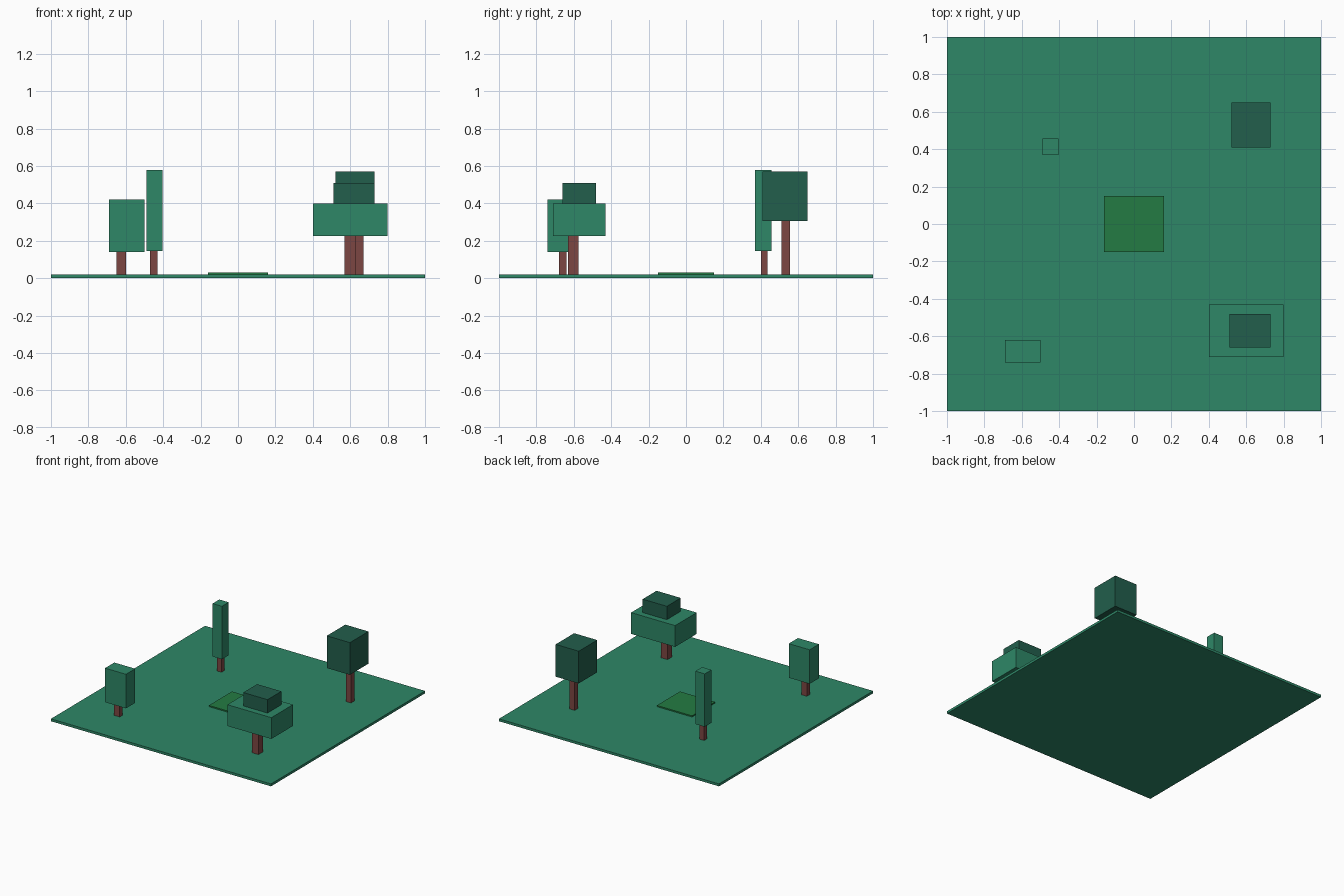
import bpy

cube = bpy.data.objects.get("Cube")
if cube:
    bpy.data.objects.remove(cube, do_unlink=True)


def linear(c):
    c /= 255
    return c / 12.92 if c <= 0.04045 else ((c + 0.055) / 1.055) ** 2.4


def material(name, *rgb):
    col = (*[linear(c) for c in rgb], 1)
    m = bpy.data.materials.new(name)
    m.use_nodes = True
    m.diffuse_color = col
    bsdf = m.node_tree.nodes["Principled BSDF"]
    bsdf.inputs["Base Color"].default_value = col
    bsdf.inputs["Roughness"].default_value = 0.9
    return m


leaf = material("leaf green", 46, 135, 103)
dark = material("dark green", 34, 94, 76)
grass = material("grass green", 35, 123, 67)
bark = material("bark brown", 124, 70, 66)


def box(name, x, y, z, mat):
    """Box spanning the (low, high) range on each axis."""
    bpy.ops.mesh.primitive_cube_add(size=1)
    ob = bpy.context.object
    ob.name = name
    for v in ob.data.vertices:
        v.co = [(lo + hi) / 2 + c * (hi - lo)
                for c, (lo, hi) in zip(v.co, (x, y, z))]
    ob.data.materials.append(mat)
    return ob


# Ground slab and the raised grass patch in the middle
GROUND = 0.02
box("ground", (-1, 1), (-1, 1), (0, GROUND), leaf)
box("grass_patch", (-0.16, 0.16), (-0.15, 0.15), (GROUND, 0.03), grass)


def tree(name, trunk_x, trunk_y, crowns):
    """Square trunk carrying a stack of crown boxes."""
    box(name + "_trunk", trunk_x, trunk_y, (GROUND, crowns[0][2][0]), bark)
    for i, crown in enumerate(crowns, 1):
        box(f"{name}_crown_{i}", *crown)


# Four trees
tree("short_tree", (-0.65, -0.60), (-0.68, -0.64),
     [((-0.69, -0.50), (-0.74, -0.62), (0.14, 0.42), leaf)])
tree("slim_tree", (-0.47, -0.43), (0.40, 0.437),
     [((-0.49, -0.405), (0.37, 0.457), (0.145, 0.58), leaf)])
tree("dark_tree", (0.623, 0.67), (0.51, 0.555),
     [((0.52, 0.73), (0.41, 0.65), (0.305, 0.57), dark)])
tree("wide_tree", (0.57, 0.627), (-0.63, -0.574),
     [((0.40, 0.80), (-0.71, -0.43), (0.225, 0.40), leaf),
      ((0.51, 0.73), (-0.66, -0.48), (0.40, 0.51), dark)])
